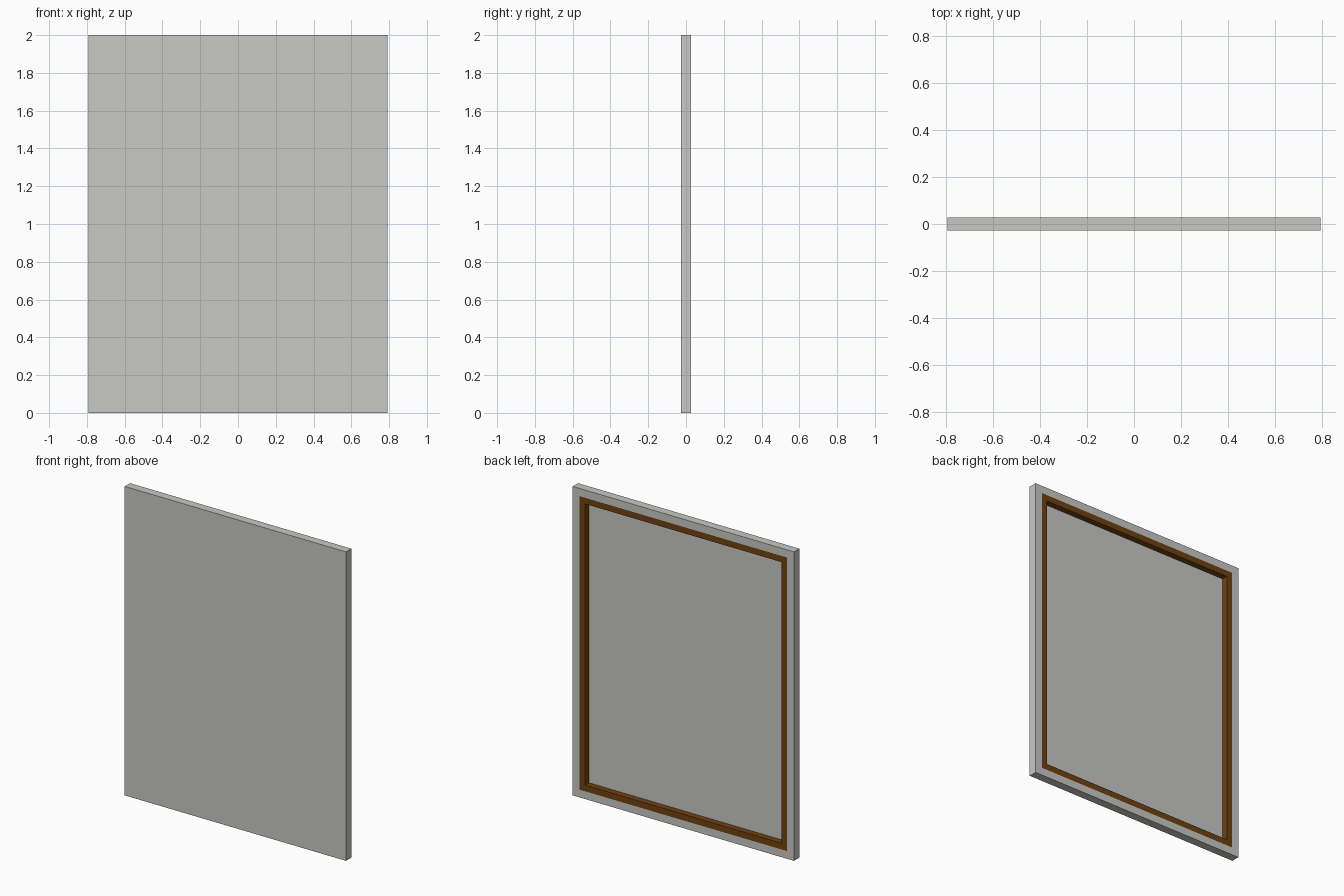
import bpy, bmesh
from mathutils import Vector

if "Cube" in bpy.data.objects:
    bpy.data.objects.remove(bpy.data.objects["Cube"])

W, D, H = 1.585, 0.055, 2.0   # overall size
BORDER, TRIM, RECESS = 0.05, 0.04, 0.04


def material(name, rgb):
    m = bpy.data.materials.new(name)
    m.diffuse_color = (*rgb, 1.0)
    m.use_nodes = True
    m.node_tree.nodes["Principled BSDF"].inputs["Base Color"].default_value = m.diffuse_color
    return m


grey = material("light_grey", (0.58, 0.58, 0.56))
brown = material("dark_brown", (0.16, 0.055, 0.005))

# Solid slab standing on the ground
bm = bmesh.new()
bmesh.ops.create_cube(bm, size=1.0)
for v in bm.verts:
    v.co = Vector((v.co.x * W, v.co.y * D, (v.co.z + 0.5) * H))
bm.normal_update()
back = max(bm.faces, key=lambda f: f.normal.y)

# Grey border, then the brown trim ring on the back
bmesh.ops.inset_region(bm, faces=[back], thickness=BORDER, use_even_offset=True)
ring = bmesh.ops.inset_region(bm, faces=[back], thickness=TRIM, use_even_offset=True)["faces"]
for f in ring:
    f.material_index = 1

# Recessed back panel with brown inner walls
walls = bmesh.ops.inset_region(bm, faces=[back], thickness=0.0, depth=0.0)["faces"]
for f in walls:
    f.material_index = 1
for v in back.verts:
    v.co.y = D / 2 - RECESS
back.material_index = 0
bm.normal_update()

mesh = bpy.data.meshes.new("framed_panel")
bm.to_mesh(mesh)
bm.free()
mesh.materials.append(grey)
mesh.materials.append(brown)
panel = bpy.data.objects.new("framed_panel", mesh)
bpy.context.collection.objects.link(panel)
